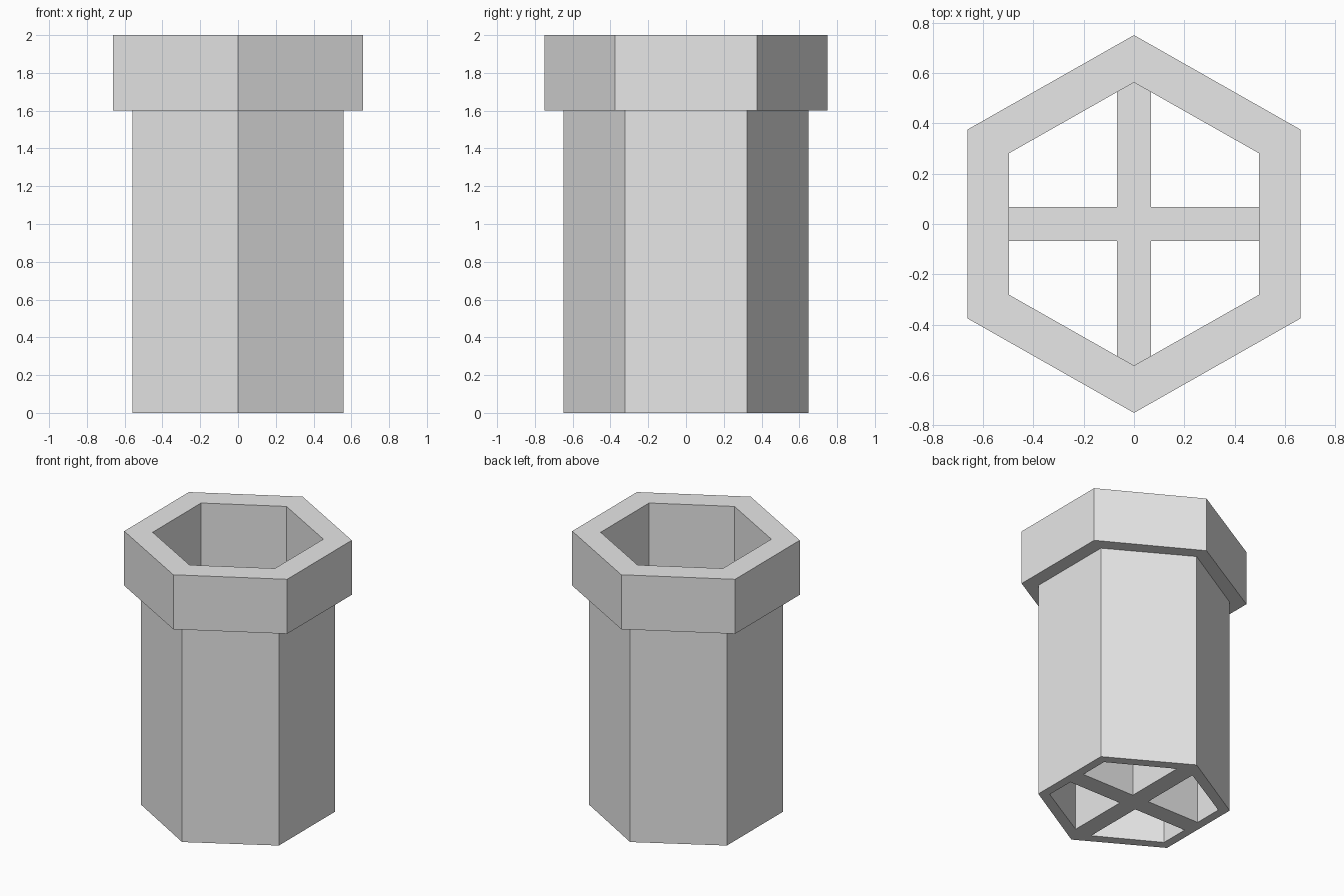
import bpy
import bmesh

cube = bpy.data.objects.get("Cube")
if cube:
    bpy.data.objects.remove(cube, do_unlink=True)

grey = bpy.data.materials.new("light grey")
grey.use_nodes = True
colour = (0.8, 0.8, 0.8, 1)
grey.diffuse_color = colour
grey.node_tree.nodes["Principled BSDF"].inputs["Base Color"].default_value = colour

HEIGHT, LIP = 2.0, 1.6
COLLAR, BODY, BORE = (0.661, 0.75), (0.559, 0.648), (0.496, 0.562)  # half width, half depth
BAR, BAR_HEIGHT = 0.067, 0.4


def finish(bm, name):
    bmesh.ops.recalc_face_normals(bm, faces=bm.faces)
    mesh = bpy.data.meshes.new(name)
    bm.to_mesh(mesh)
    bm.free()
    mesh.materials.append(grey)
    obj = bpy.data.objects.new(name, mesh)
    bpy.context.collection.objects.link(obj)
    return obj


def hexagon(bm, size, z):
    w, d = size
    outline = [(0, d), (-w, d / 2), (-w, -d / 2), (0, -d), (w, -d / 2), (w, d / 2)]
    return [bm.verts.new((x, y, z)) for x, y in outline]


# Hollow six-sided tube with a wider collar: a closed loop of hexagon rings
bm = bmesh.new()
rings = [hexagon(bm, size, z) for size, z in (
    (BORE, 0), (BODY, 0), (BODY, LIP), (COLLAR, LIP), (COLLAR, HEIGHT), (BORE, HEIGHT))]
for k, ring in enumerate(rings):
    above = rings[(k + 1) % len(rings)]
    for i in range(6):
        j = (i + 1) % 6
        bm.faces.new((ring[i], ring[j], above[j], above[i]))
finish(bm, "collared_tube")

# Cross brace at the bottom, its ends fitted to the bore walls
bm = bmesh.new()
wall_x, tip_y = BORE
side_y = tip_y - BAR * tip_y / (2 * wall_x)
quarter = [(wall_x, BAR), (BAR, BAR), (BAR, side_y)]
upper = quarter + [(0, tip_y)] + [(-x, y) for x, y in reversed(quarter)]
outline = upper + [(-x, -y) for x, y in upper]
base = bm.faces.new([bm.verts.new((x, y, 0)) for x, y in outline])
top = bmesh.ops.extrude_face_region(bm, geom=[base], use_keep_orig=True)
bmesh.ops.translate(bm, vec=(0, 0, BAR_HEIGHT),
                    verts=[g for g in top["geom"] if isinstance(g, bmesh.types.BMVert)])
finish(bm, "cross_brace")
